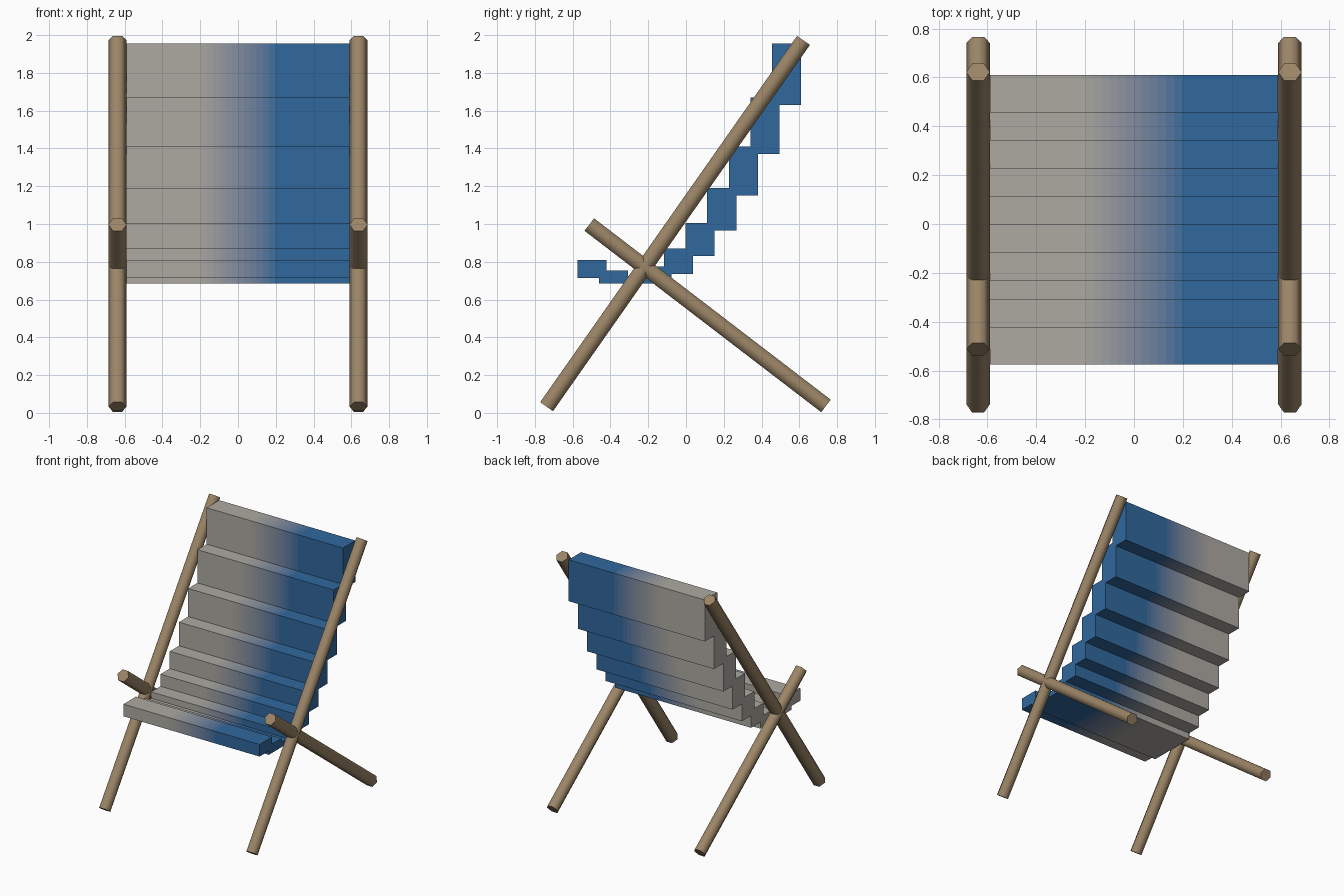
import bpy, bmesh
from math import radians
from mathutils import Vector, Matrix

if "Cube" in bpy.data.objects:
    bpy.data.objects.remove(bpy.data.objects["Cube"])


def material(name, rgb):
    m = bpy.data.materials.new(name)
    m.diffuse_color = (*rgb, 1)
    m.use_nodes = True
    m.node_tree.nodes["Principled BSDF"].inputs["Base Color"].default_value = m.diffuse_color
    return m


def finish(bm, name, mats):
    me = bpy.data.meshes.new(name)
    bm.to_mesh(me)
    bm.free()
    for m in mats:
        me.materials.append(m)
    ob = bpy.data.objects.new(name, me)
    bpy.context.collection.objects.link(ob)
    return ob


wood = material("wood", (0.33, 0.235, 0.135))
GREY, BLUE = Vector((0.42, 0.40, 0.36)), Vector((0.03, 0.14, 0.34))

# Fabric colours: grey on the left fading to blue on the right
BANDS = 14
FADE, HALF = 0.197, 0.59
fabric = [material(f"fabric_{i}", GREY.lerp(BLUE, i / (BANDS - 1))) for i in range(BANDS)]


def pole(name, x, a, b, radius=0.048, sides=6):
    """Round pole between two (y, z) points, smooth along its sides."""
    a, b = Vector((x, *a)), Vector((x, *b))
    d = b - a
    z = d.normalized()
    xa = Vector((1, 0, 0))
    rot = Matrix((xa, z.cross(xa), z)).transposed().to_4x4()
    bm = bmesh.new()
    bmesh.ops.create_cone(bm, cap_ends=True, segments=sides, radius1=radius,
                          radius2=radius, depth=d.length,
                          matrix=Matrix.Translation((a + b) / 2) @ rot
                          @ Matrix.Rotation(radians(90), 4, 'Z'))
    for f in bm.faces:
        f.smooth = len(f.verts) == 4
    for e in bm.edges:
        e.smooth = all(f.smooth for f in e.link_faces)
    return finish(bm, name, [wood])


# Crossed side frames
for side, x in (("left", -0.638), ("right", 0.638)):
    pole(f"back_pole_{side}", x, (-0.738, 0.033), (0.622, 1.972))
    pole(f"seat_pole_{side}", x, (-0.512, 0.997), (0.741, 0.037))

# Stepped fabric sling: one overlapping slab per step of the sagging curve
heights = [0.79, 0.735, 0.705, 0.705, 0.755, 0.85, 0.985, 1.17, 1.39, 1.65, 1.935]
STEP, PAD, Y0 = 0.1145, 0.02, -0.555
for i, (h0, h1) in enumerate(zip(heights, heights[1:])):
    low, high = min(h0, h1) - PAD, max(h0, h1) + PAD
    y0, y1 = Y0 + i * STEP - PAD, Y0 + (i + 1) * STEP + PAD
    bm = bmesh.new()
    bmesh.ops.create_cube(bm, size=1, matrix=Matrix.Translation((0, (y0 + y1) / 2, (low + high) / 2))
                          @ Matrix.Diagonal((2 * HALF, y1 - y0, high - low, 1)))
    for k in range(BANDS - 1):
        cut = -FADE + 2 * FADE * k / (BANDS - 2)
        bmesh.ops.bisect_plane(bm, geom=bm.verts[:] + bm.edges[:] + bm.faces[:],
                               plane_co=(cut, 0, 0), plane_no=(1, 0, 0))
    for f in bm.faces:
        t = (f.calc_center_median().x + FADE) / (2 * FADE)
        f.material_index = max(0, min(BANDS - 1, int(t * (BANDS - 2)) + 1 if t > 0 else 0))
    finish(bm, f"sling_slab_{i + 1}", fabric)
